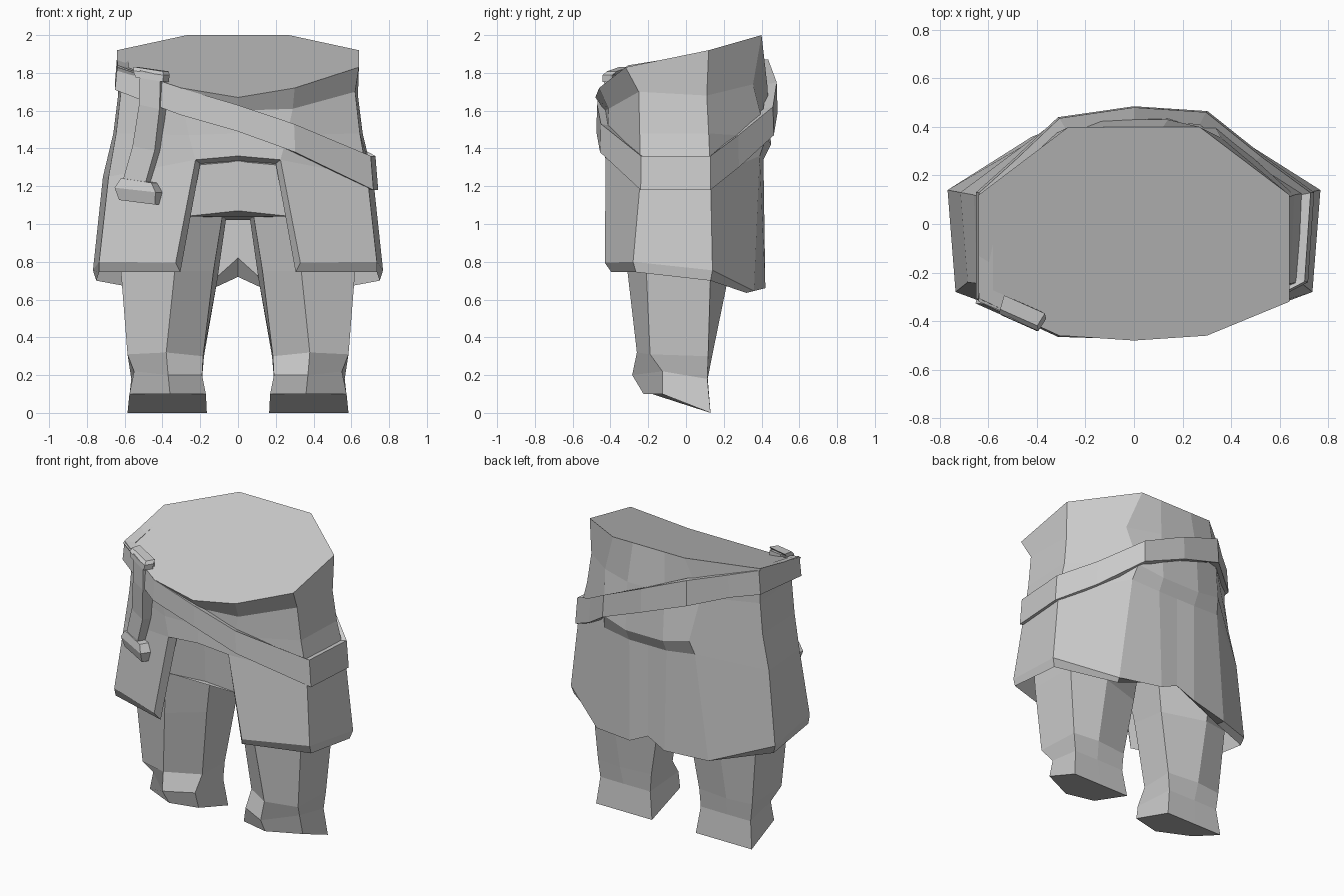
import bpy, bmesh
from mathutils import Vector

mat = bpy.data.materials.new("plain grey")
mat.diffuse_color = (0.6, 0.6, 0.6, 1)


def make(name, verts, faces, mirror=False):
    me = bpy.data.meshes.new(name)
    me.from_pydata(verts, [], faces)
    bm = bmesh.new()
    bm.from_mesh(me)
    bmesh.ops.delete(bm, geom=[v for v in bm.verts if not v.link_faces], context='VERTS')
    bmesh.ops.recalc_face_normals(bm, faces=bm.faces)
    bm.to_mesh(me)
    bm.free()
    me.materials.append(mat)
    ob = bpy.data.objects.new(name, me)
    bpy.context.collection.objects.link(ob)
    if mirror:
        ob.modifiers.new("mirror", 'MIRROR')
    return ob


def loft(name, rings, caps=True, closed=False, mirror=False, skip=lambda level, i: False, extra=()):
    """Join rings of equal point count with quads."""
    n, m = len(rings[0]), len(rings)
    verts = [p for r in rings for p in r]
    faces = []
    for a in range(m if closed else m - 1):
        b = (a + 1) % m
        for i in range(n):
            j = (i + 1) % n
            if not skip(a, i):
                faces.append((a * n + i, a * n + j, b * n + j, b * n + i))
    if caps:
        faces += [tuple(range(n)), tuple(range((m - 1) * n, m * n))]
    return make(name, verts, faces + list(extra), mirror)


def full(half):
    """Half ring from front centre to back centre, mirrored into a whole ring."""
    return half + [(-x, y, z) for x, y, z in half[-2:0:-1]]


# Torso and split skirt: columns run front centre, front, side corners, back
rim = full([(0, -.48, 1.67), (.30, -.46, 1.72), (.64, -.32, 1.83), (.64, .12, 1.92),
            (.27, .40, 2.0), (.12, .40, 2.0), (0, .40, 2.0)])
waist = full([(0, -.43, 1.60), (.29, -.41, 1.61), (.62, -.25, 1.70), (.635, .11, 1.68),
              (.36, .355, 1.74), (.14, .43, 1.74), (0, .43, 1.74)])
bulge = full([(0, -.425, 1.48), (.26, -.415, 1.47), (.645, -.245, 1.48), (.66, .12, 1.48),
              (.32, .425, 1.46), (.14, .45, 1.42), (0, .45, 1.42)])
hip = full([(0, -.43, 1.36), (.225, -.425, 1.34), (.685, -.24, 1.25), (.715, .13, 1.25),
            (.34, .39, 1.36), (.14, .41, 1.34), (0, .41, 1.34)])
hem = full([(0, -.43, 1.36), (.33, -.43, .795), (.735, -.28, .80), (.768, .14, .755),
            (.42, .36, .645), (.13, .42, .66), (0, .41, .72)])
hem_low = full([(0, -.41, 1.36), (.305, -.395, .745), (.735, -.265, .745), (.75, .13, .70),
                (.40, .32, .635), (.10, .36, .73), (0, .35, .82)])
lining = full([(0, -.37, 1.335), (.20, -.37, 1.32), (.62, -.20, 1.23), (.65, .11, 1.23),
               (.29, .35, 1.32), (.11, .36, 1.32), (0, .36, 1.32)])
n = 12
edge = [tuple(k * n + i for k in (3, 4, 5, 6)) for i in (1, n - 1)]
arch = [(3 * n + a, 3 * n + b, 6 * n + b, 6 * n + a) for a, b in ((0, 1), (n - 1, 0))]
loft("torso_and_skirt", [rim, waist, bulge, hip, hem, hem_low, lining],
     skip=lambda level, i: level >= 3 and i in (0, n - 1), extra=edge + arch)

# Hips filling the front opening
loft("hips", [full([(0, -.36, 1.36), (.24, -.35, 1.35), (.58, -.2, 1.35), (.58, .2, 1.35), (0, .32, 1.35)]),
              full([(0, -.35, 1.07), (.28, -.33, 1.04), (.58, -.2, 1.03), (.58, .2, 1.03), (0, .28, 1.02)])])

# Legs with pointed ankles and a sloping sole
loft("legs", [
    [(.31, -.33, 1.12), (.63, -.23, 1.12), (.63, .14, 1.12), (.40, .29, 1.12), (.05, .15, 1.12), (.07, -.18, 1.12)],
    [(.335, -.31, .75), (.62, -.21, .75), (.62, .13, .75), (.40, .22, .70), (.11, .13, .70), (.13, -.15, .75)],
    [(.38, -.26, .32), (.585, -.19, .31), (.58, .117, .30), (.40, .138, .30), (.18, .115, .30), (.185, -.12, .30)],
    [(.37, -.285, .20), (.55, -.125, .22), (.565, .113, .18), (.39, .115, .18), (.19, .113, .18), (.19, -.19, .20)],
    [(.36, -.225, .10), (.575, -.125, .10), (.585, .13, .0), (.38, .13, .0), (.165, .13, .0), (.17, -.18, .10)],
], mirror=True)

# Slanted belt: x, y, lower and upper height
path = [(0, -.475, 1.49, 1.63), (.30, -.455, 1.38, 1.53), (.71, -.24, 1.18, 1.36), (.735, .13, 1.18, 1.36),
        (.53, .28, 1.30, 1.47), (.30, .465, 1.47, 1.62), (0, .485, 1.59, 1.75), (-.31, .44, 1.70, 1.87),
        (-.50, .26, 1.74, 1.89), (-.645, .13, 1.75, 1.91), (-.645, -.31, 1.71, 1.84), (-.31, -.465, 1.58, 1.72)]
loft("belt", [[(x * 1.01, y, lo) for x, y, lo, hi in path],
              [(x * .99, y * .99, hi) for x, y, lo, hi in path],
              [(x * .9, y * .88, hi - .01) for x, y, lo, hi in path],
              [(x * .9, y * .88, lo + .01) for x, y, lo, hi in path]], caps=False, closed=True)


def strip(name, stations, depth):
    """Slanted bar on the left front panel: centre x, front y, z, half width."""
    side = Vector((.9, -.4, 0))
    back = Vector((.4, .9, 0)) * depth
    tilt = Vector((0, 0, -.012))
    rings = []
    for x, y, z, w in stations:
        c = Vector((x, y, z))
        rings.append([tuple(p) for p in (c - side * w - tilt, c + side * w + tilt,
                                         c + side * w * 1.1 + back + tilt, c - side * w * 1.1 + back - tilt)])
    return loft(name, rings)


# Hanging strap, its end tab and the loop over the belt
strip("strap", [(-.465, -.41, 1.80, .06), (-.47, -.405, 1.62, .06),
                (-.50, -.37, 1.40, .065), (-.56, -.35, 1.19, .065)], .08)
strip("strap_end", [(-.54, -.365, 1.23, .09), (-.545, -.375, 1.18, .12), (-.535, -.36, 1.115, .105)], .08)
strip("belt_loop", [(-.475, -.385, 1.82, .085), (-.475, -.405, 1.80, .09), (-.47, -.41, 1.765, .08)], .06)
